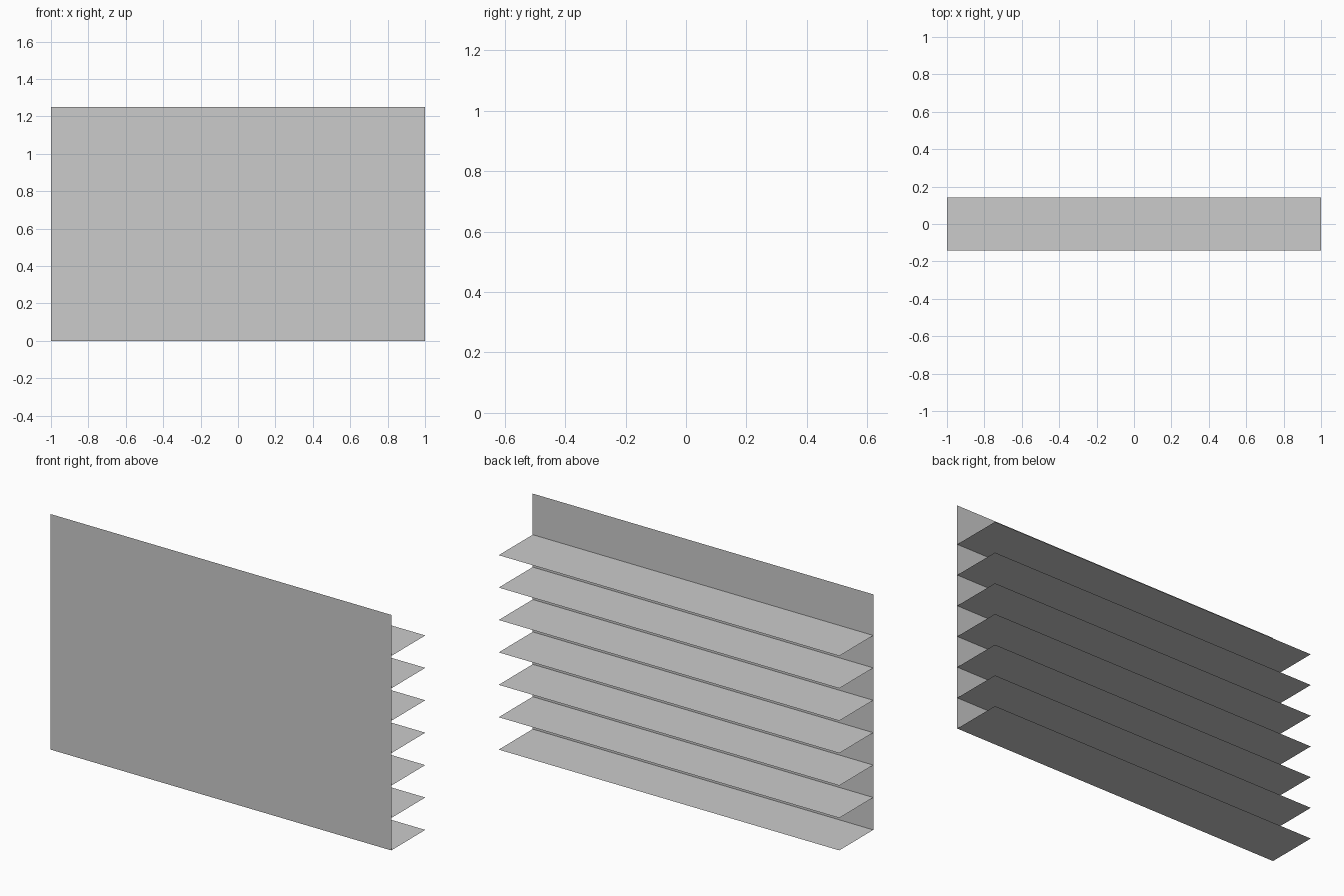
import bpy

if "Cube" in bpy.data.objects:
    bpy.data.objects.remove(bpy.data.objects["Cube"])

WIDTH, DEPTH, HEIGHT = 2.0, 0.285, 1.25
SHELF_COUNT, SHELF_STEP = 7, 0.172


def sheet(name, corner, edge_u, edge_v):
    """Thin flat rectangle spanned by two edges from a corner."""
    def at(u, v):
        return [c + u * a + v * b for c, a, b in zip(corner, edge_u, edge_v)]
    mesh = bpy.data.meshes.new(name)
    mesh.from_pydata([at(0, 0), at(1, 0), at(1, 1), at(0, 1)], [], [(0, 1, 2, 3)])
    obj = bpy.data.objects.new(name, mesh)
    bpy.context.collection.objects.link(obj)
    return obj


# Upright front panel
sheet("front_panel", (-WIDTH / 2, -DEPTH / 2, 0), (WIDTH, 0, 0), (0, 0, HEIGHT))

# Evenly spaced shelves running back from the panel
for i in range(SHELF_COUNT):
    sheet(f"shelf_{i + 1}", (-WIDTH / 2, -DEPTH / 2, i * SHELF_STEP),
          (WIDTH, 0, 0), (0, DEPTH, 0))
